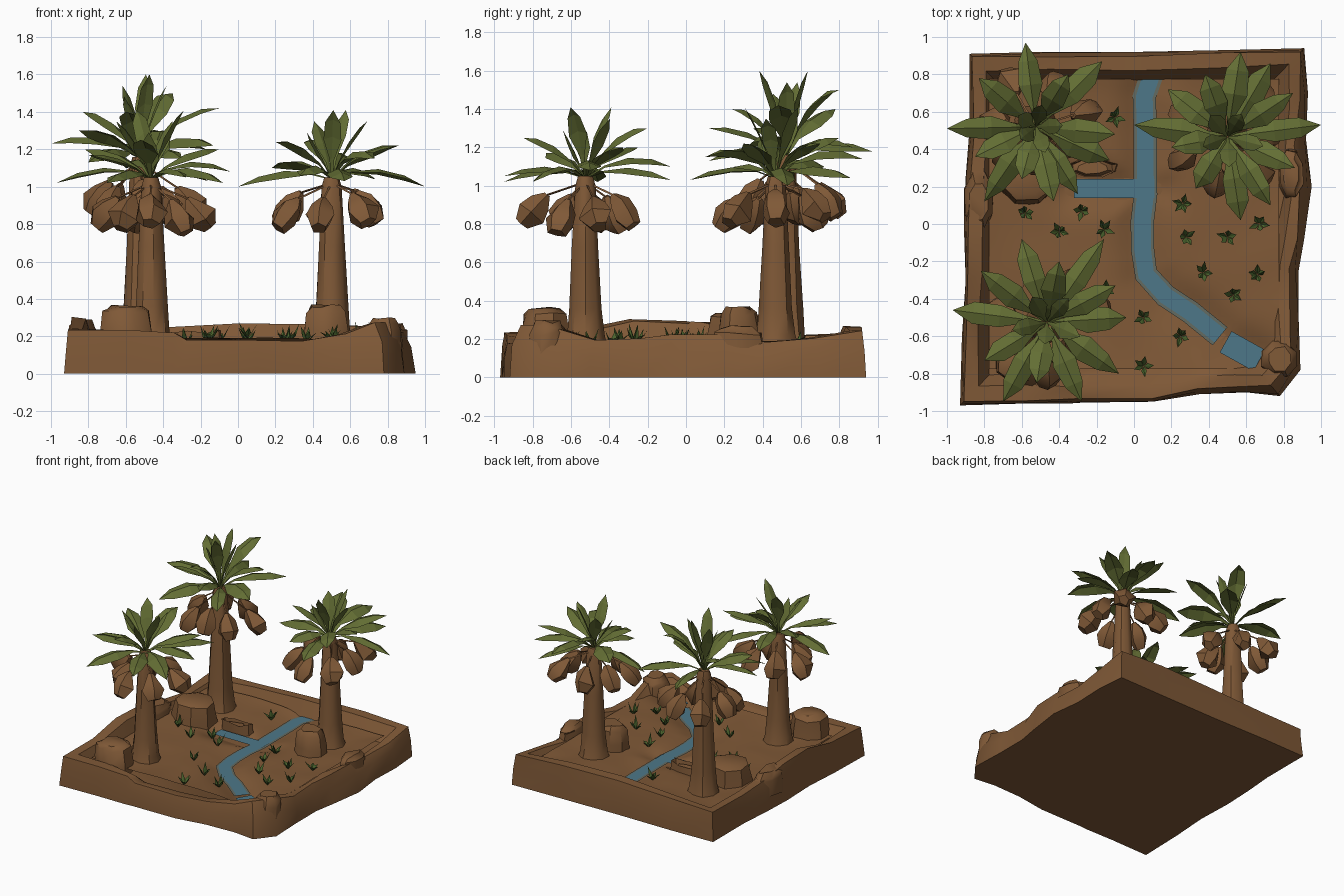
import bpy, bmesh, math, random
from mathutils import Vector as V, geometry, noise

if "Cube" in bpy.data.objects:
    bpy.data.objects.remove(bpy.data.objects["Cube"])

random.seed(4)
FLOOR = 0.175
WATER_Z = 0.148


def mat(name, r, g, b):
    m = bpy.data.materials.new(name)
    m.diffuse_color = (r, g, b, 1)
    m.use_nodes = True
    m.node_tree.nodes["Principled BSDF"].inputs["Base Color"].default_value = m.diffuse_color
    return m


EARTH = mat("earth_brown", 0.215, 0.100, 0.038)
LEAF = mat("leaf_green", 0.125, 0.155, 0.034)
GRASS = mat("grass_green", 0.065, 0.120, 0.025)
WATER = mat("water_blue", 0.075, 0.185, 0.250)
SHORE = mat("shore_grey", 0.125, 0.145, 0.120)


def finish(bm, name, m, smooth=None):
    bmesh.ops.recalc_face_normals(bm, faces=bm.faces[:])
    me = bpy.data.meshes.new(name)
    bm.to_mesh(me)
    bm.free()
    me.materials.append(m)
    ob = bpy.data.objects.new(name, me)
    bpy.context.collection.objects.link(ob)
    if smooth:
        bpy.ops.object.select_all(action='DESELECT')
        ob.select_set(True)
        bpy.context.view_layer.objects.active = ob
        bpy.ops.object.shade_smooth_by_angle(angle=math.radians(smooth))
    return ob


def skin(bm, rings):
    """Join equal-length closed rings of points, capping both ends."""
    vs = [[bm.verts.new(p) for p in r] for r in rings]
    n = len(vs[0])
    for a, b in zip(vs, vs[1:]):
        for i in range(n):
            j = (i + 1) % n
            bm.faces.new((a[i], a[j], b[j], b[i]))
    bm.faces.new(vs[0])
    bm.faces.new(vs[-1])


def lathe(bm, base, axis, profile, sides, jitter=0.0):
    """Rings of (distance along axis, radius)."""
    q = V((0, 0, 1)).rotation_difference(axis.normalized())
    rings = []
    for d, r in profile:
        ring = []
        for i in range(sides):
            a = math.tau * i / sides
            k = r * (1 + random.uniform(-jitter, jitter))
            dz = d + random.uniform(-jitter, jitter) * r * 0.5
            ring.append(base + q @ V((k * math.cos(a), k * math.sin(a), dz)))
        rings.append(ring)
    skin(bm, rings)


# Earth tray: outline stations (x, y, rim height), counter-clockwise
rim = [(-.93, -.97, .24), (-.6, -.96, .24), (-.35, -.96, .225), (-.28, -.955, .185), (.1, -.95, .185),
       (.35, -.91, .18), (.6, -.9, .22), (.78, -.92, .28), (.89, -.78, .28), (.88, -.5, .2),
       (.88, -.25, .21), (.91, -.08, .23), (.95, .2, .23), (.92, .45, .19), (.93, .7, .21),
       (.91, .94, .25), (.5, .93, .27), (0, .92, .27), (-.5, .92, .25), (-.88, .91, .24),
       (-.88, .5, .22), (-.9, .25, .25), (-.91, 0, .3), (-.9, -.3, .31), (-.92, -.6, .25)]
bm = bmesh.new()
rings = [[], [], [], [], []]
for x, y, h in rim:
    rings[0].append((x, y, 0))
    rough = x > .3 and y < .75                      # eroded front right sides
    s = random.uniform(.97, 1.0) if rough else random.uniform(.985, 1.0)
    rings[1].append((x * s, y * s, h * random.uniform(.5, .75)))
    s = random.uniform(.93, .97) if rough else random.uniform(.97, .99)
    rings[2].append((x * s, y * s, h - .006))
    s = random.uniform(.87, .9) if rough else random.uniform(.89, .91)
    rings[3].append((x * s, y * s, h - random.uniform(0, .02)))
    s = random.uniform(.82, .85)
    rings[4].append((x * s, y * s, .13))
skin(bm, rings)
finish(bm, "earth_tray", EARTH, 40)

# Ground inside the tray, dipping into a channel along the water
stream = [(.095, .8), (.055, .68), (.06, .5), (.06, .3), (.062, .16), (.045, .02), (.045, -.13),
          (.065, -.27), (.17, -.385), (.3, -.47), (.46, -.6)]
branch = [(-.32, .19), (.11, .19)]
pool = [(.49, -.63), (.67, -.73)]


def ground(x, y):
    p, d = V((x, y, 0)), 9
    for path in (stream, branch, pool):
        for a, b in zip(path, path[1:]):
            a, b = V((*a, 0)), V((*b, 0))
            t = min(1, max(0, geometry.intersect_point_line(p, a, b)[1]))
            d = min(d, (p - a.lerp(b, t)).length)
    return (FLOOR - .055 * math.exp(-(d / .12) ** 2) + .02 * (max(abs(x), abs(y)) / .8) ** 6
            + .008 * noise.noise(V((x * 4, y * 4, 0))))


bm = bmesh.new()
bmesh.ops.create_grid(bm, x_segments=44, y_segments=44, size=.775)
for v in bm.verts:
    v.co.z = ground(v.co.x, v.co.y)
finish(bm, "ground", EARTH, 60)


# Boulders: tapered lumps (x, y, half width x, half width y, top)
def boulder(i, x, y, sx, sy, top):
    bm = bmesh.new()
    rings = []
    for z, k in ((.1, 1.05), (FLOOR + .05, 1), (top - .03, .9), (top, .65)):
        ring = []
        for j in range(8):
            a = math.tau * (j + .5) / 8
            c = k * random.uniform(.9, 1.1)
            ring.append((x + sx * c * math.cos(a), y + sy * c * math.sin(a),
                         z + random.uniform(-.012, .012)))
        rings.append(ring)
    skin(bm, rings)
    finish(bm, "boulder_%d" % i, EARTH, 40)


for i, b in enumerate([(-.6, -.74, .14, .13, .36), (-.57, .26, .17, .16, .34), (.47, .27, .12, .11, .36),
                       (.78, -.72, .1, .1, .29), (-.83, .12, .08, .16, .28), (.84, .27, .07, .14, .26),
                       (-.22, .3, .13, .05, .2)]):
    boulder(i, *b)


# Water: flat ribbons with a muddy shore beneath
def ribbon(name, path, w, z, m):
    bm = bmesh.new()
    pts = [V((x, y, z)) for x, y in path]
    rows = []
    for i, p in enumerate(pts):
        t = (pts[min(i + 1, len(pts) - 1)] - pts[max(i - 1, 0)]).normalized()
        n = V((-t.y, t.x, 0)) * w / 2
        rows.append((bm.verts.new(p + n), bm.verts.new(p - n)))
    for a, b in zip(rows, rows[1:]):
        bm.faces.new((a[0], a[1], b[1], b[0]))
    finish(bm, name, m)


ribbon("stream_shore", stream, .125, WATER_Z + .003, SHORE)
ribbon("stream", stream, .09, WATER_Z + .006, WATER)
ribbon("side_stream", branch, .1, WATER_Z + .009, WATER)
ribbon("pool", pool, .13, WATER_Z + .01, WATER)


# Palm leaf: arched, folded blade from base to tip
def leaf(bm, base, tip, lift, width):
    ctrl = base.lerp(tip, .5)
    ctrl.z = max(base.z, tip.z) + lift + random.uniform(-.02, .02)
    d = tip - base
    side = V((-d.y, d.x, 0)).normalized()
    side.z = random.uniform(-.4, .4)
    rows = []
    for t, w in ((0, .1), (.22, .28), (.5, 1), (.78, .85)):
        p = base * (1 - t) ** 2 + ctrl * 2 * t * (1 - t) + tip * t * t
        w *= width * random.uniform(.85, 1.1)
        rows.append([bm.verts.new(q) for q in (p + side * w - V((0, 0, w * .4)), p,
                                               p - side * w - V((0, 0, w * .4)))])
    for a, b in zip(rows, rows[1:]):
        for i in (0, 1):
            bm.faces.new((a[i], a[i + 1], b[i + 1], b[i]))
    end = bm.verts.new(tip)
    for i in (0, 1):
        bm.faces.new((rows[-1][i], rows[-1][i + 1], end))


# Palm: flared trunk, ring of hanging fruit, leaf crown
def palm(tag, x, y, top, r, nut_z, turn, tips, peak):
    bm = bmesh.new()
    lathe(bm, V((x, y, 0)), V((0, 0, 1)),
          [(.12, r * 1.5), (.22, r * 1.15), (.36, r), (.68, r * .8), (top - .05, r * .62), (top, r * .45)], 9, .04)
    finish(bm, tag + "_trunk", EARTH, 40)

    bm = bmesh.new()
    crown = V((x, y, top - .03))
    for i in range(7):
        a = turn + math.tau * i / 7
        rad = random.uniform(.16, .27)
        n = V((x + rad * math.cos(a), y + rad * math.sin(a), nut_z + random.uniform(-.03, .04)))
        axis = n - crown
        axis.z -= .15
        axis.normalize()
        lathe(bm, n - axis * .1, axis, [(0, .018), (.06, .06), (.13, .082), (.2, .045)], 5, .22)
        stalk = (n - axis * .1) - crown
        lathe(bm, crown, stalk, [(0, .006), (stalk.length, .006)], 3)
    finish(bm, tag + "_fruit", EARTH, 40)

    bm = bmesh.new()
    base = V((x, y, top - .01))
    for tx, ty, tz in tips:
        leaf(bm, base, V((tx, ty, tz)), .12 if tz < top + .1 else .02, .066)
    for i in range(5):
        a = turn + 1 + math.tau * i / 5
        rad = random.uniform(.1, .24)
        leaf(bm, base, V((x + rad * math.cos(a), y + rad * math.sin(a),
                          peak - (i % 3) * .06)), -.08, .048)
    finish(bm, tag + "_leaves", LEAF)


palm("front_left_palm", -.465, -.525, 1.05, .087, .86, 1.1,
     [(-.97, -.46, 1.02), (-.82, -.25, 1.2), (-.6, -.08, 1.1), (-.4, -.2, 1.3), (-.16, -.08, 1.03),
      (-.1, -.33, 1.2), (-.04, -.5, 1.08), (-.08, -.8, 1.02), (-.28, -.95, 1.05), (-.52, -.85, 1.25),
      (-.7, -.95, 1.02), (-.8, -.73, 1.17)], 1.41)
palm("back_left_palm", -.525, .52, 1.16, .091, .91, .3,
     [(-1.0, .51, 1.23), (-.83, .78, 1.4), (-.58, .97, 1.18), (-.35, .8, 1.5), (-.17, .87, 1.2),
      (-.1, .48, 1.42), (-.13, .34, 1.22), (-.3, .16, 1.15), (-.43, .12, 1.3), (-.6, .24, 1.4),
      (-.8, .12, 1.13), (-.85, .36, 1.3)], 1.6)
palm("back_right_palm", .5, .467, 1.05, .089, .88, .0,
     [(.0, .53, 1.0), (.2, .41, 1.24), (.33, .19, 1.06), (.57, .02, 1.03), (.73, .1, 1.15),
      (.86, .3, 1.22), (1.0, .53, 1.0), (.85, .7, 1.22), (.73, .86, 1.04), (.57, .92, 1.14),
      (.38, .8, 1.25), (.18, .72, 1.1)], 1.41)

# Grass tufts: small pointed blades fanning out
bm = bmesh.new()
for x, y in [(-.58, .06), (-.4, -.04), (-.16, -.03), (-.15, -.35), (.05, -.5), (.05, -.76), (.25, -.6),
             (.53, -.38), (.37, -.26), (.66, -.27), (.28, -.07), (.5, -.07), (.67, 0), (.26, .11),
             (-.1, .57), (-.28, .07)]:
    start = random.uniform(0, 6)
    for i in range(5):
        a = start + math.tau * i / 5 + random.uniform(-.3, .3)
        out = V((math.cos(a), math.sin(a), 0))
        side = V((-out.y, out.x, 0)) * .015
        b = V((x, y, ground(x, y) - .005))
        mid = b + out * .025 + V((0, 0, .035))
        tip = b + out * random.uniform(.035, .065) + V((0, 0, random.uniform(.04, .1)))
        vs = [bm.verts.new(p) for p in (b, mid + side, tip, mid - side)]
        bm.faces.new(vs[:3])
        bm.faces.new((vs[0], vs[2], vs[3]))
finish(bm, "grass_tufts", GRASS)
